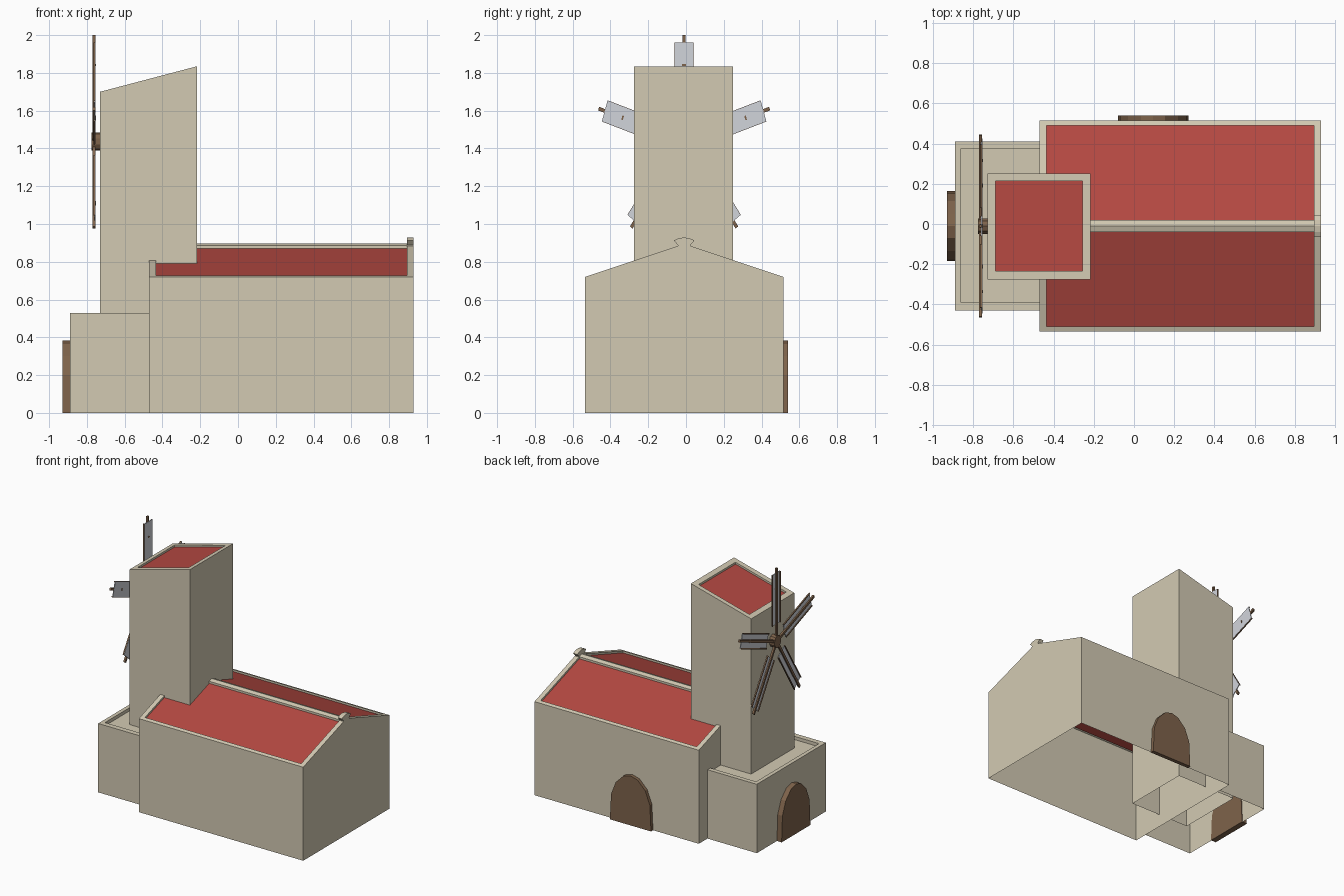
import bpy, bmesh, math
from mathutils import Matrix, Vector

if "Cube" in bpy.data.objects:
    bpy.data.objects.remove(bpy.data.objects["Cube"])


def material(name, rgb):
    m = bpy.data.materials.new(name)
    m.diffuse_color = (*rgb, 1)
    m.use_nodes = True
    m.node_tree.nodes["Principled BSDF"].inputs["Base Color"].default_value = m.diffuse_color
    return m


CREAM = material("cream_plaster", (0.65, 0.59, 0.45))
RED = material("red_roof", (0.46, 0.066, 0.054))
BROWN = material("brown_wood", (0.21, 0.125, 0.07))
GREY = material("grey_sail", (0.64, 0.66, 0.71))
CY = -0.01  # shared centre line in y


def finish(name, bm, *mats):
    me = bpy.data.meshes.new(name)
    bm.to_mesh(me)
    bm.free()
    for m in mats:
        me.materials.append(m)
    ob = bpy.data.objects.new(name, me)
    bpy.context.collection.objects.link(ob)
    return ob


def rimmed_shell(name, loop, inner, z0, top, drop, caps, cap_mat):
    """Open-bottomed walls with a flat rim and a sunken roof surface."""
    bm = bmesh.new()
    n = len(loop)
    rings = [[bm.verts.new((x, y, z0)) for x, y in loop],
             [bm.verts.new((x, y, top(x, y))) for x, y in loop],
             [bm.verts.new((x, y, top(x, y))) for x, y in inner],
             [bm.verts.new((x, y, top(x, y) - drop)) for x, y in inner]]
    for a, b in zip(rings, rings[1:]):
        for i in range(n):
            j = (i + 1) % n
            bm.faces.new((a[i], a[j], b[j], b[i]))
    for cap in caps:
        bm.faces.new([rings[3][i] for i in cap]).material_index = 1
    return finish(name, bm, CREAM, cap_mat)


def rect(x0, x1, y0, y1):
    return [(x0, y0), (x1, y0), (x1, y1), (x0, y1)]


def prism(name, pts, to3d, depth, mat):
    """Extrude a 2D outline; to3d maps (u, v, d) to space."""
    bm = bmesh.new()
    a = [bm.verts.new(to3d(u, v, depth[0])) for u, v in pts]
    b = [bm.verts.new(to3d(u, v, depth[1])) for u, v in pts]
    bm.faces.new(a)
    bm.faces.new(b[::-1])
    for i in range(len(pts)):
        j = (i + 1) % len(pts)
        bm.faces.new((a[i], b[i], b[j], a[j]))
    bmesh.ops.recalc_face_normals(bm, faces=bm.faces)
    return finish(name, bm, mat)


# main hall with gabled roof (ridge points split the short sides)
def hall_loop(x0, x1, y0, y1):
    return [(x0, y0), (x1, y0), (x1, CY), (x1, y1), (x0, y1), (x0, CY)]


rimmed_shell("main_hall", hall_loop(-0.47, 0.93, -0.535, 0.515),
             hall_loop(-0.435, 0.895, -0.51, 0.49), 0,
             lambda x, y: 0.895 - 0.333 * abs(y - CY), 0.015,
             [(0, 1, 2, 5), (5, 2, 3, 4)], RED)

# tower with sloping top
rimmed_shell("tower", rect(-0.73, -0.217, -0.275, 0.25),
             rect(-0.69, -0.257, -0.235, 0.215), 0.1,
             lambda x, y: 1.70 + 0.135 * (x + 0.73) / 0.513, 0.015,
             [(0, 1, 2, 3)], RED)

# low annex with a flat sunken deck
rimmed_shell("annex", rect(-0.89, -0.47, -0.43, 0.41),
             rect(-0.86, -0.47, -0.39, 0.375), 0,
             lambda x, y: 0.53, 0.025, [(0, 1, 2, 3)], CREAM)

# ridge beam and gable ornament


def along_x(u, v, d):
    return (d, CY + u, v)


prism("ridge_beam", [(-0.03, 0.868), (0.03, 0.868), (0.03, 0.886), (0, 0.896),
                     (-0.03, 0.886)], along_x, (-0.46, 0.90), CREAM)
prism("gable_ornament", [(-0.035, 0.875), (0.035, 0.875), (0.033, 0.888),
                         (0.055, 0.913), (0.03, 0.924), (0, 0.929),
                         (-0.03, 0.924), (-0.055, 0.913), (-0.033, 0.888)],
      along_x, (0.895, 0.93), CREAM)

# arched doors
half = [(0.175, 0), (0.165, 0.2), (0.125, 0.30), (0.06, 0.365)]
arch = half + [(0, 0.382)] + [(-u, v) for u, v in reversed(half)]
prism("back_door", arch, lambda u, v, d: (0.095 + u, d, v), (0.51, 0.54), BROWN)
prism("side_door", arch, along_x, (-0.93, -0.885), BROWN)

# windmill: five sails around a hub, slightly narrowed in y
HUB = Vector((0, CY, 1.437))
SQUASH = Matrix.Diagonal((1, 0.845, 1, 1))


def sail_box(name, angle, x, w, r, mat):
    bm = bmesh.new()
    bmesh.ops.create_cube(bm, size=1)
    size = [b - a for a, b in (x, w, r)]
    mid = [(a + b) / 2 for a, b in (x, w, r)]
    bmesh.ops.transform(bm, verts=bm.verts,
                        matrix=Matrix.Translation(HUB) @ SQUASH
                        @ Matrix.Rotation(angle, 4, 'X')
                        @ Matrix.Translation(mid)
                        @ Matrix.Diagonal((*size, 1)))
    return finish(name, bm, mat)


for k in range(5):
    a = k * math.tau / 5
    sail_box(f"sail_pole_{k}", a, (-0.77, -0.755), (-0.01, 0.01), (0, 0.563), BROWN)
    sail_box(f"sail_panel_{k}", a, (-0.76, -0.754), (-0.057, 0.057), (0.13, 0.523), GREY)
    sail_box(f"sail_bracket_{k}", a, (-0.765, -0.751), (-0.012, 0.012), (0.40, 0.41), BROWN)
    for s in (-1, 1):
        sail_box(f"sail_rail_{k}_{s}", a, (-0.766, -0.756),
                 (s * 0.055 - 0.004, s * 0.055 + 0.004), (0.13, 0.523), BROWN)

ring = [(0.845 * 0.048 * math.cos(t * math.tau / 10 + math.pi / 2),
         HUB.z + 0.048 * math.sin(t * math.tau / 10 + math.pi / 2)) for t in range(10)]
prism("windmill_hub", ring, along_x, (-0.775, -0.725), BROWN)
